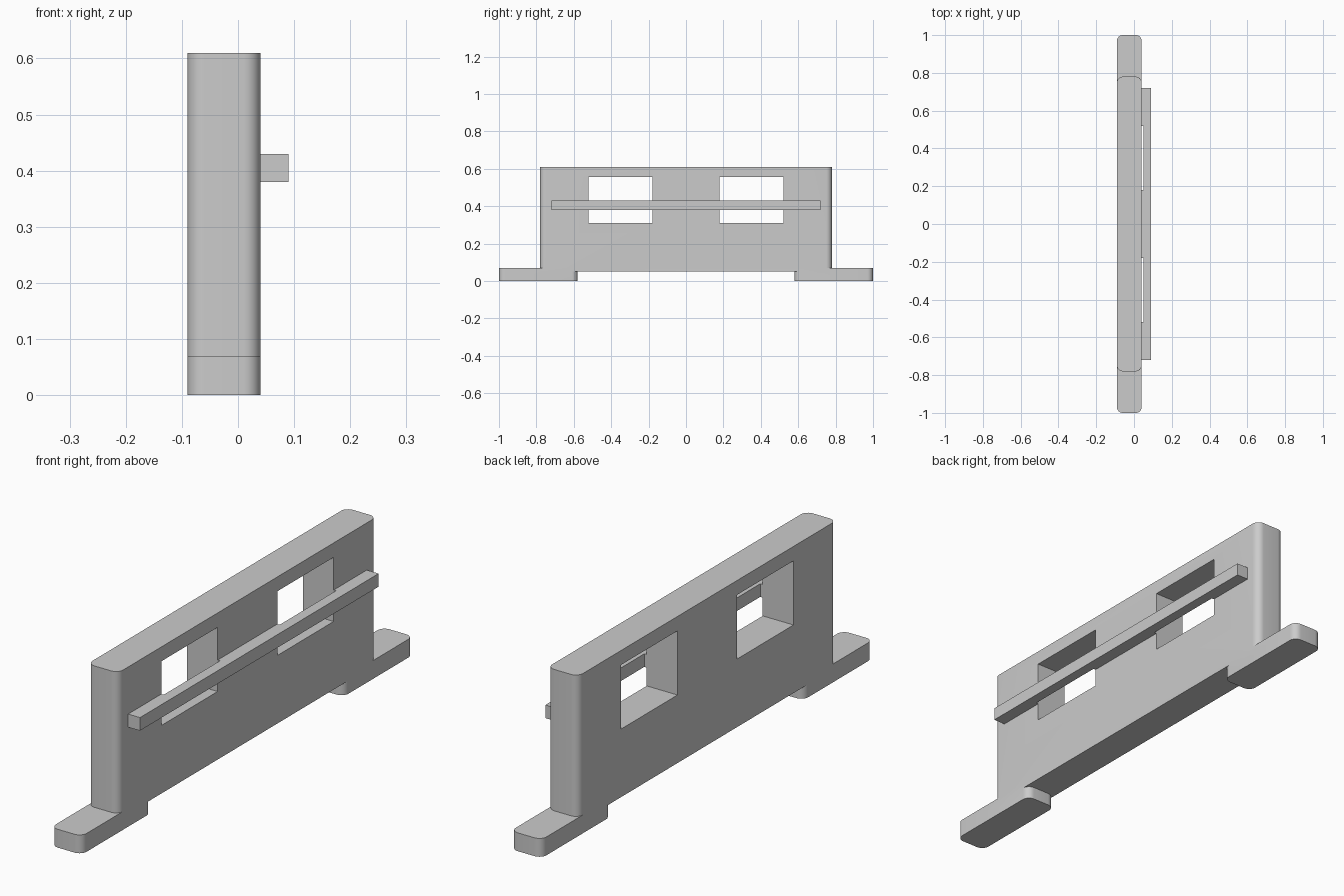
import bpy
import bmesh
from math import radians

default_cube = bpy.data.objects.get("Cube")
if default_cube:
    bpy.data.objects.remove(default_cube, do_unlink=True)

grey = bpy.data.materials.new("plain_grey")
grey.use_nodes = True
GREY = (0.6, 0.6, 0.6, 1)
grey.diffuse_color = GREY
grey.node_tree.nodes["Principled BSDF"].inputs["Base Color"].default_value = GREY


def box(name, low, high, radius=0):
    """Box between two corners, with optionally rounded vertical edges."""
    bm = bmesh.new()
    bmesh.ops.create_cube(bm, size=1)
    for v in bm.verts:
        v.co = [lo + (c + 0.5) * (hi - lo) for c, lo, hi in zip(v.co, low, high)]
    if radius:
        upright = [e for e in bm.edges
                   if abs(e.verts[0].co.z - e.verts[1].co.z) > 0.01]
        bmesh.ops.bevel(bm, geom=upright, offset=radius, offset_type='OFFSET',
                        segments=8, profile=0.5, affect='EDGES')
    mesh = bpy.data.meshes.new(name)
    bm.to_mesh(mesh)
    bm.free()
    mesh.materials.append(grey)
    obj = bpy.data.objects.new(name, mesh)
    bpy.context.collection.objects.link(obj)
    return obj


def select_only(obj):
    bpy.ops.object.select_all(action='DESELECT')
    obj.select_set(True)
    bpy.context.view_layer.objects.active = obj


def combine(obj, tool, operation):
    mod = obj.modifiers.new(operation.lower(), 'BOOLEAN')
    mod.operation = operation
    mod.solver = 'EXACT'
    mod.object = tool
    select_only(obj)
    bpy.ops.object.modifier_apply(modifier=mod.name)


BACK, FACE = -0.09, 0.04      # thickness of the panel
CORNER = 0.03

# Upright panel and the rail along its side
panel = box("panel_with_feet", (BACK, -0.78, 0.05), (FACE, 0.78, 0.61), CORNER)
rail = box("side_rail", (FACE, -0.72, 0.38), (0.09, 0.72, 0.43))

helpers = []
for side in (-1, 1):
    # Foot merged into the panel's lower corner
    ys = sorted((side * 0.58, side * 1.0))
    foot = box("foot_helper", (BACK, ys[0], 0), (FACE, ys[1], 0.07), CORNER)
    combine(panel, foot, 'UNION')

    # Window through the panel, notching the back of the rail
    ys = sorted((side * 0.18, side * 0.52))
    window = box("window_cutter", (BACK - 0.01, ys[0], 0.31),
                 (FACE + 0.01, ys[1], 0.555))
    combine(panel, window, 'DIFFERENCE')
    combine(rail, window, 'DIFFERENCE')
    helpers += [foot, window]

for helper in helpers:
    bpy.data.objects.remove(helper, do_unlink=True)

# Smooth rounded corners, crisp edges elsewhere
select_only(panel)
bpy.ops.object.shade_smooth_by_angle(angle=radians(30))
